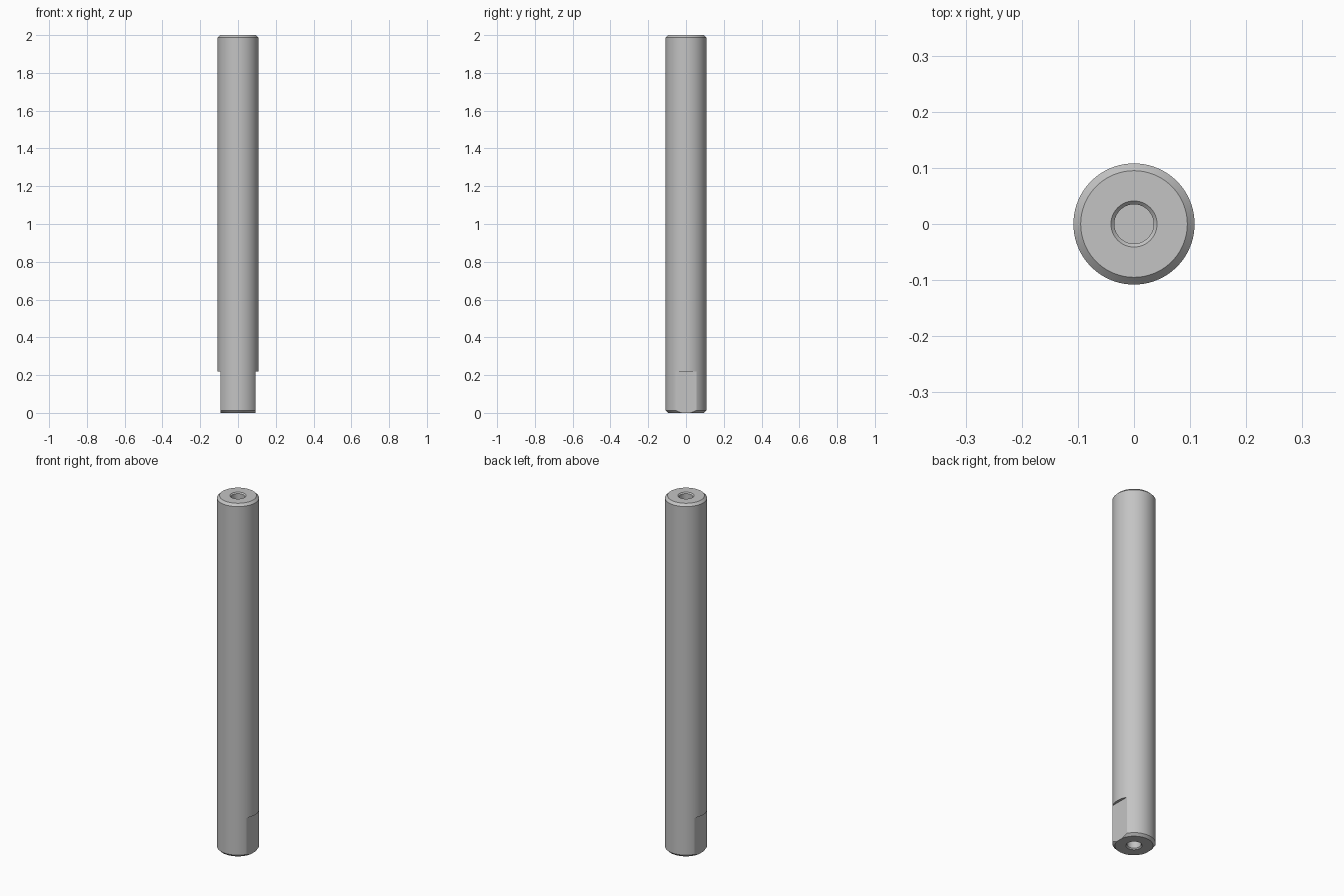
import bpy, bmesh, math
from mathutils import Vector

cube = bpy.data.objects.get("Cube")
if cube:
    bpy.data.objects.remove(cube, do_unlink=True)

LENGTH, RADIUS, CHAMFER = 2.0, 0.108, 0.013
HOLE_R, HOLE_RIM, HOLE_DEPTH = 0.035, 0.041, 0.25
FLAT_X, FLAT_TOP = 0.093, 0.22
SEGMENTS = 96

steel = bpy.data.materials.new("grey steel")
steel.use_nodes = True
colour = (0.55, 0.55, 0.55, 1)
steel.diffuse_color = colour
steel.node_tree.nodes["Principled BSDF"].inputs["Base Color"].default_value = colour


def new_object(name, bm):
    mesh = bpy.data.meshes.new(name)
    bm.to_mesh(mesh)
    bm.free()
    mesh.materials.append(steel)
    obj = bpy.data.objects.new(name, mesh)
    bpy.context.collection.objects.link(obj)
    return obj


# Rod: one half profile from the blind hole floor to the outer wall, mirrored end to end
half = [(0, HOLE_DEPTH), (HOLE_R, HOLE_DEPTH), (HOLE_R, HOLE_RIM - HOLE_R),
        (HOLE_RIM, 0), (RADIUS - CHAMFER, 0), (RADIUS, CHAMFER)]
profile = half + [(r, LENGTH - z) for r, z in reversed(half)]
bm = bmesh.new()
verts = [bm.verts.new((r, 0, z)) for r, z in profile]
edges = [bm.edges.new(pair) for pair in zip(verts, verts[1:])]
bmesh.ops.spin(bm, geom=verts + edges, cent=(0, 0, 0), axis=(0, 0, 1),
               angle=math.tau, steps=SEGMENTS, use_duplicate=False)
bmesh.ops.remove_doubles(bm, verts=bm.verts, dist=1e-5)
bmesh.ops.recalc_face_normals(bm, faces=bm.faces)
rod = new_object("rod", bm)

# Wrench flats: a box cut from each side of the lower end
bpy.context.view_layer.objects.active = rod
rod.select_set(True)
for side in (-1, 1):
    bm = bmesh.new()
    bmesh.ops.create_cube(bm, size=1)
    bmesh.ops.scale(bm, vec=(0.1, 0.4, FLAT_TOP + 0.1), verts=bm.verts)
    bmesh.ops.translate(bm, vec=Vector((side * (FLAT_X + 0.05), 0, FLAT_TOP / 2 - 0.05)),
                        verts=bm.verts)
    cutter = new_object("flat_cutter", bm)
    cutter.hide_render = True
    cut = rod.modifiers.new("wrench flat", 'BOOLEAN')
    cut.operation, cut.solver, cut.object = 'DIFFERENCE', 'EXACT', cutter
    bpy.ops.object.modifier_apply(modifier=cut.name)
    bpy.data.objects.remove(cutter, do_unlink=True)

bpy.ops.object.shade_smooth_by_angle(angle=math.radians(20))
